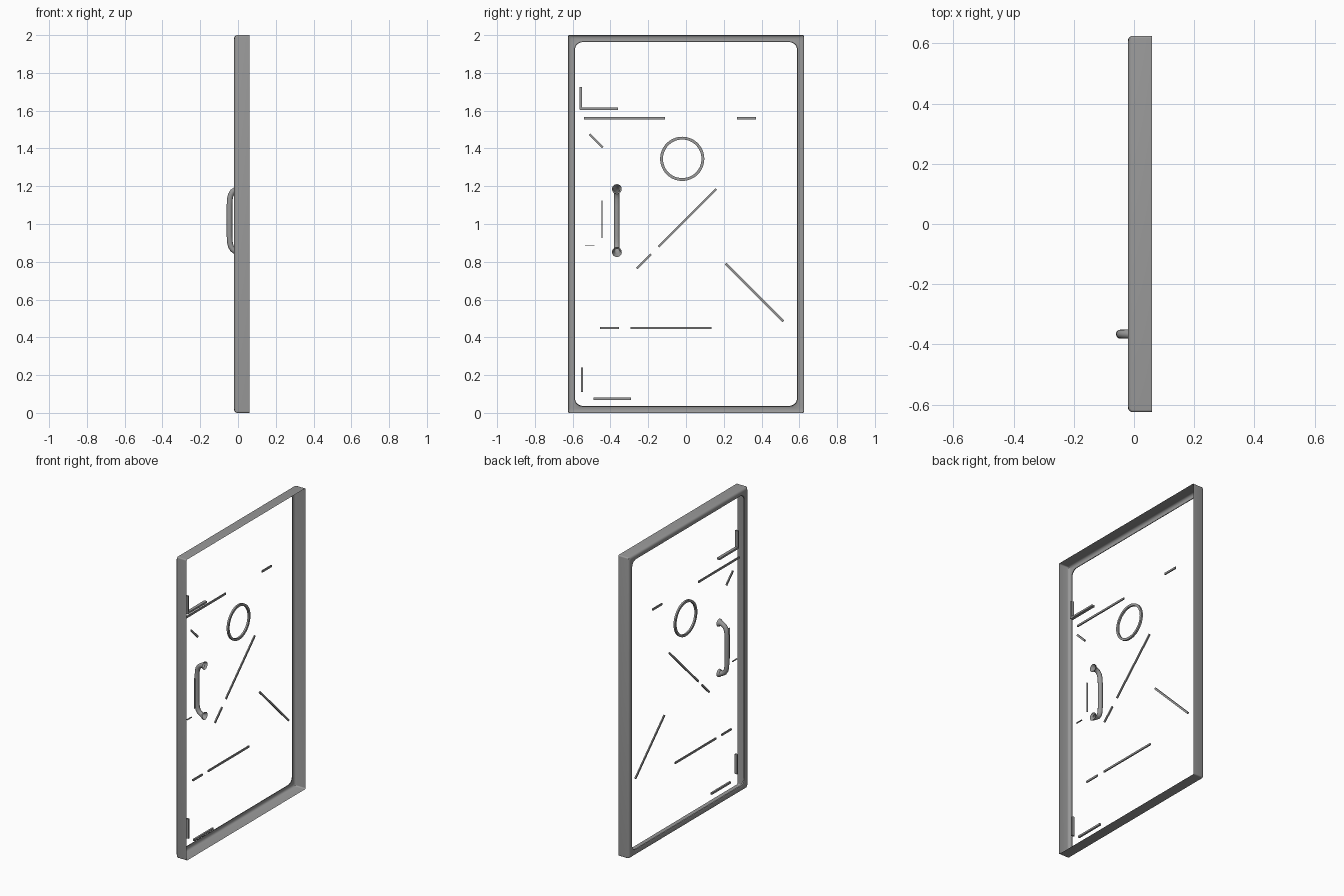
import bpy, bmesh
from math import cos, sin, pi, atan2, hypot
from mathutils import Matrix, Vector

cube = bpy.data.objects.get("Cube")
if cube:
    bpy.data.objects.remove(cube)

grey = bpy.data.materials.new("grey metal")
grey.use_nodes = True
grey.diffuse_color = (0.32, 0.32, 0.32, 1)
grey.node_tree.nodes["Principled BSDF"].inputs["Base Color"].default_value = (0.32, 0.32, 0.32, 1)


def finish(name, bm, smooth=True):
    bmesh.ops.recalc_face_normals(bm, faces=bm.faces)
    mesh = bpy.data.meshes.new(name)
    bm.to_mesh(mesh)
    bm.free()
    mesh.materials.append(grey)
    ob = bpy.data.objects.new(name, mesh)
    bpy.context.collection.objects.link(ob)
    if smooth:
        bpy.ops.object.select_all(action='DESELECT')
        ob.select_set(True)
        bpy.context.view_layer.objects.active = ob
        bpy.ops.object.shade_smooth_by_angle()


def join_rings(bm, rings, closed):
    """Skin neighbouring vertex rings with quads."""
    n = len(rings[0])
    for k in range(len(rings) if closed else len(rings) - 1):
        a, b = rings[k], rings[(k + 1) % len(rings)]
        for i in range(n):
            j = (i + 1) % n
            bm.faces.new((a[i], a[j], b[j], b[i]))


def rounded_rect(bm, x, inset, radius, steps=6):
    hy, hz = 0.625 - inset - radius, 1 - inset - radius
    ring = []
    for q, (sy, sz) in enumerate(((1, 1), (-1, 1), (-1, -1), (1, -1))):
        for s in range(steps + 1):
            a = (q + s / steps) * pi / 2
            ring.append(bm.verts.new((x, sy * hy + radius * cos(a),
                                      1 + sz * hz + radius * sin(a))))
    return ring


# Door frame: open sheet shell, a side wall bent into a lip with a curled inner edge
bm = bmesh.new()
profile = [(0.06, 0, 0.008), (-0.006, 0, 0.008), (-0.013, 0.002, 0.009),
           (-0.018, 0.007, 0.012), (-0.02, 0.014, 0.018), (-0.02, 0.03, 0.038),
           (-0.017, 0.035, 0.041), (-0.01, 0.037, 0.042)]
join_rings(bm, [rounded_rect(bm, *p) for p in profile], closed=False)
finish("door_frame", bm)


# Thin strips lying parallel to the plane of the door
def strip(name, x, y0, z0, y1, z1, width=0.012, depth=0.008):
    bm = bmesh.new()
    place = (Matrix.Translation((x, (y0 + y1) / 2, (z0 + z1) / 2))
             @ Matrix.Rotation(atan2(z1 - z0, y1 - y0), 4, 'X')
             @ Matrix.Diagonal((depth, hypot(y1 - y0, z1 - z0), width, 1)))
    bmesh.ops.create_cube(bm, size=1, matrix=place)
    finish(name, bm, smooth=False)


BACK, MID = -0.014, 0.012
strip("upper_corner_upright", 0.015, -0.557, 1.605, -0.557, 1.725, depth=0.02)
strip("upper_corner_strip", 0.015, -0.56, 1.61, -0.36, 1.61, depth=0.02)
strip("upper_long_strip", BACK, -0.54, 1.56, -0.11, 1.56)
strip("upper_short_strip", BACK, 0.27, 1.56, 0.37, 1.56)
strip("upper_slant_strip", MID, -0.51, 1.475, -0.44, 1.405)
strip("middle_long_slant", MID, -0.145, 0.88, 0.16, 1.185)
strip("middle_short_slant", MID, -0.26, 0.765, -0.185, 0.84)
strip("lower_long_slant", MID, 0.21, 0.79, 0.515, 0.485)
strip("lower_short_strip", BACK, -0.455, 0.45, -0.355, 0.45)
strip("lower_long_strip", BACK, -0.295, 0.45, 0.135, 0.45)
strip("bottom_upright", 0.015, -0.55, 0.11, -0.55, 0.24, depth=0.02)
strip("bottom_strip", 0.018, -0.49, 0.075, -0.29, 0.075, depth=0.012)
strip("lock_upright", -0.008, -0.445, 0.925, -0.445, 1.125, width=0.004)
strip("lock_strip", -0.002, -0.535, 0.885, -0.485, 0.885, width=0.004)

# Round ring in the upper half
bm = bmesh.new()
rings = []
for x, r in ((0.024, 0.117), (0.012, 0.117), (0.012, 0.102), (0.024, 0.102)):
    rings.append([bm.verts.new((x, -0.02 + r * cos(i * pi / 24), 1.345 + r * sin(i * pi / 24)))
                  for i in range(48)])
join_rings(bm, rings, closed=True)
finish("round_ring", bm)

# Pull handle: round bar on a bowed path, flared open at both ends
HY, HZ, BAR = -0.366, 1.018, 0.015
half = [(0.014, 0.167, 0.026), (0.006, 0.167, 0.024), (-0.002, 0.166, 0.017),
        (-0.015, 0.162, BAR), (-0.028, 0.153, BAR), (-0.038, 0.137, BAR),
        (-0.043, 0.115, BAR), (-0.045, 0.08, BAR)]
path = [(Vector((x, HY, HZ + z)), r) for x, z, r in half]
path += [(Vector((x, HY, HZ - z)), r) for x, z, r in reversed(half)]
bm = bmesh.new()
rings = []
side = Vector((0, 1, 0))
for i, (p, r) in enumerate(path):
    t = (path[min(i + 1, len(path) - 1)][0] - path[max(i - 1, 0)][0]).normalized()
    up = t.cross(side)
    rings.append([bm.verts.new(p + r * (cos(k * pi / 8) * side + sin(k * pi / 8) * up))
                  for k in range(16)])
join_rings(bm, rings, closed=False)
finish("pull_handle", bm)
